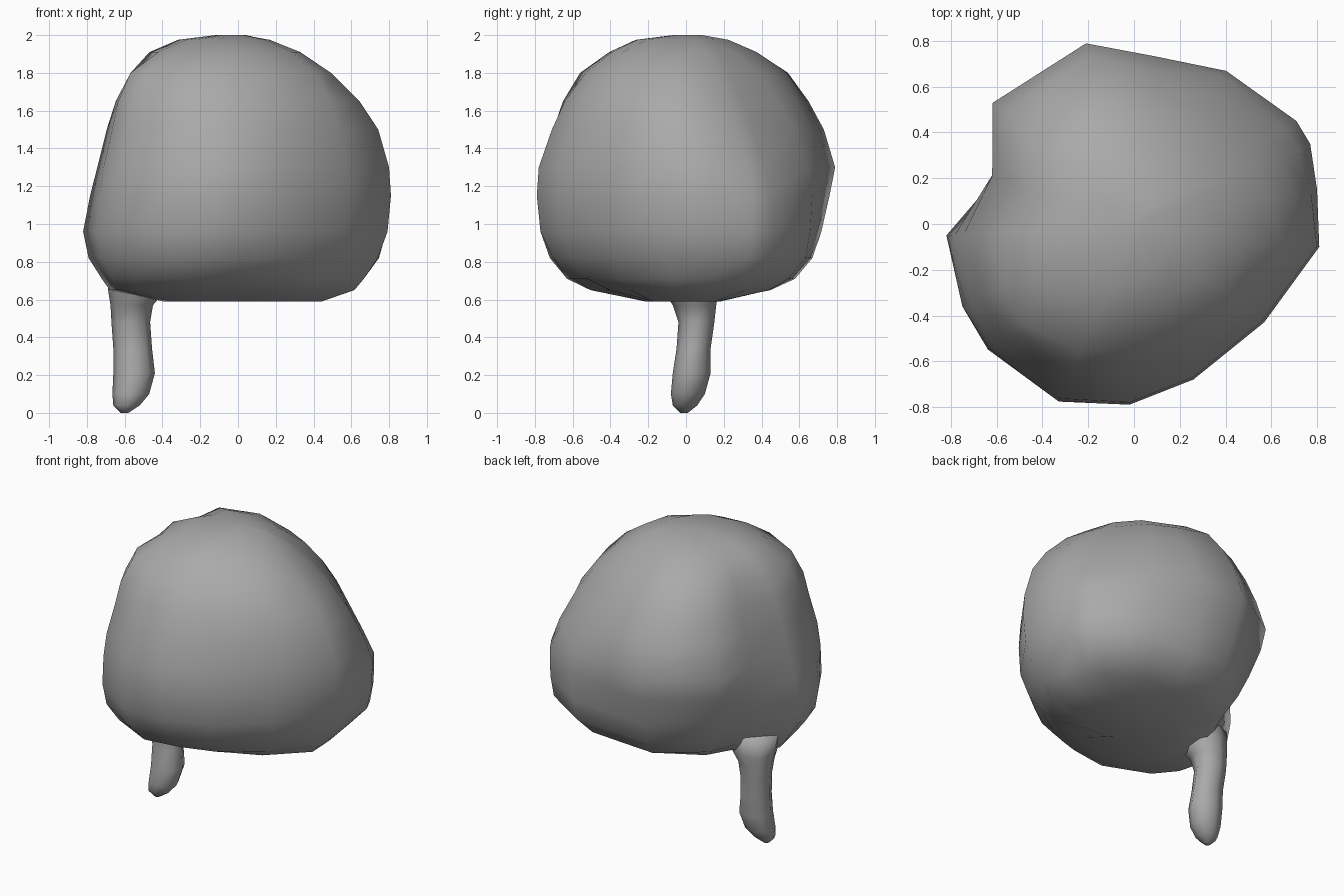
import bpy
import bmesh
import math
from mathutils import Vector

default_cube = bpy.data.objects.get("Cube")
if default_cube:
    bpy.data.objects.remove(default_cube, do_unlink=True)


def make_material(name, colour):
    material = bpy.data.materials.new(name)
    material.use_nodes = True
    material.diffuse_color = colour
    material.node_tree.nodes["Principled BSDF"].inputs["Base Color"].default_value = colour
    return material


def loft(name, rings, material):
    """Skin a stack of closed rings, bottom to top, and close both ends."""
    mesh = bpy.data.meshes.new(name)
    bm = bmesh.new()
    loops = [[bm.verts.new(point) for point in ring] for ring in rings]
    count = len(loops[0])
    for lower, upper in zip(loops, loops[1:]):
        for i in range(count):
            j = (i + 1) % count
            bm.faces.new((lower[i], lower[j], upper[j], upper[i]))
    bm.faces.new(list(reversed(loops[0])))
    bm.faces.new(loops[-1])
    bmesh.ops.recalc_face_normals(bm, faces=bm.faces)
    for face in bm.faces:
        face.smooth = True
    bm.to_mesh(mesh)
    bm.free()
    mesh.materials.append(material)
    part = bpy.data.objects.new(name, mesh)
    bpy.context.collection.objects.link(part)
    return part


def around(angles, values, angle):
    """Interpolate values given at angles around a full turn."""
    angles = angles + [angles[0] + 360]
    values = values + [values[0]]
    for i in range(len(angles) - 1):
        if angles[i] <= angle <= angles[i + 1]:
            share = (angle - angles[i]) / (angles[i + 1] - angles[i])
            return values[i] + share * (values[i + 1] - values[i])


def reach(points, angle):
    """How far the points extend in one direction."""
    direction = Vector((math.cos(math.radians(angle)), math.sin(math.radians(angle))))
    return max(point.dot(direction) for point in points)


def body_ring(height, *reaches):
    """Plan outline swollen or shrunk to the reach in each direction."""
    ratios = [r / reach(outline, a) for r, a in zip(reaches, directions)]
    ring = []
    for point in outline:
        angle = math.degrees(math.atan2(point.y, point.x)) % 360
        scaled = point * around(directions, ratios, angle)
        ring.append((scaled.x, scaled.y, height))
    return ring


def stalk_ring(height, x_span, y_span, sides=8):
    """Oval ring filling a box."""
    ring = []
    for i in range(sides):
        angle = math.tau * i / sides
        across = (1 + math.cos(angle)) / 2
        along = (1 + math.sin(angle)) / 2
        x = x_span[0] + across * (x_span[1] - x_span[0])
        y = y_span[0] + along * (y_span[1] - y_span[0])
        ring.append((x, y, height))
    return ring


grey = make_material("plain grey", (0.4, 0.4, 0.4, 1))

# Lopsided plan outline of the body, counter-clockwise
outline = [Vector(point) for point in (
    (0.81, -0.1), (0.8, 0.15), (0.77, 0.35), (0.71, 0.45), (0.41, 0.68),
    (0.1, 0.74), (-0.21, 0.79), (-0.62, 0.53), (-0.65, 0.22),
    (-0.82, -0.05), (-0.75, -0.36), (-0.64, -0.55), (-0.33, -0.78),
    (-0.02, -0.79), (0.26, -0.68), (0.57, -0.43),
)]

# Body: height, then the reach in each direction
directions = [0, 35, 90, 145, 180, 215, 270, 325]
body_levels = [
    (0.59, 0.47, 0.3, 0.12, 0.25, 0.4, 0.35, 0.12, 0.3),
    (0.65, 0.63, 0.6, 0.44, 0.48, 0.68, 0.68, 0.42, 0.5),
    (0.71, 0.67, 0.7, 0.59, 0.56, 0.72, 0.75, 0.59, 0.58),
    (0.82, 0.74, 0.82, 0.69, 0.63, 0.79, 0.82, 0.7, 0.66),
    (0.96, 0.79, 0.84, 0.73, 0.7, 0.82, 0.84, 0.77, 0.71),
    (1.15, 0.81, 0.84, 0.76, 0.78, 0.78, 0.83, 0.79, 0.72),
    (1.3, 0.8, 0.77, 0.79, 0.81, 0.74, 0.81, 0.78, 0.71),
    (1.5, 0.74, 0.65, 0.73, 0.75, 0.69, 0.76, 0.71, 0.67),
    (1.65, 0.63, 0.55, 0.64, 0.69, 0.64, 0.73, 0.64, 0.62),
    (1.8, 0.47, 0.42, 0.52, 0.61, 0.56, 0.66, 0.53, 0.52),
    (1.91, 0.31, 0.29, 0.34, 0.48, 0.47, 0.47, 0.39, 0.36),
    (1.975, 0.16, 0.17, 0.2, 0.3, 0.32, 0.3, 0.26, 0.18),
    (2.0, 0.02, 0.05, 0.08, 0.1, 0.12, 0.1, 0.05, 0.04),
]
loft("body", [body_ring(*level) for level in body_levels], grey)

# Stalk: a slightly bent tapering leg that flares into the body
stalk_levels = [
    (0.0, (-0.62, -0.58), (-0.03, 0.01)),
    (0.04, (-0.66, -0.52), (-0.07, 0.06)),
    (0.1, (-0.665, -0.47), (-0.08, 0.1)),
    (0.21, (-0.66, -0.44), (-0.07, 0.13)),
    (0.34, (-0.66, -0.455), (-0.05, 0.13)),
    (0.48, (-0.67, -0.465), (-0.04, 0.15)),
    (0.57, (-0.675, -0.45), (-0.07, 0.16)),
    (0.63, (-0.685, -0.4), (-0.11, 0.17)),
    (0.76, (-0.7, -0.38), (-0.14, 0.16)),
]
loft("stalk", [stalk_ring(*level) for level in stalk_levels], grey)
